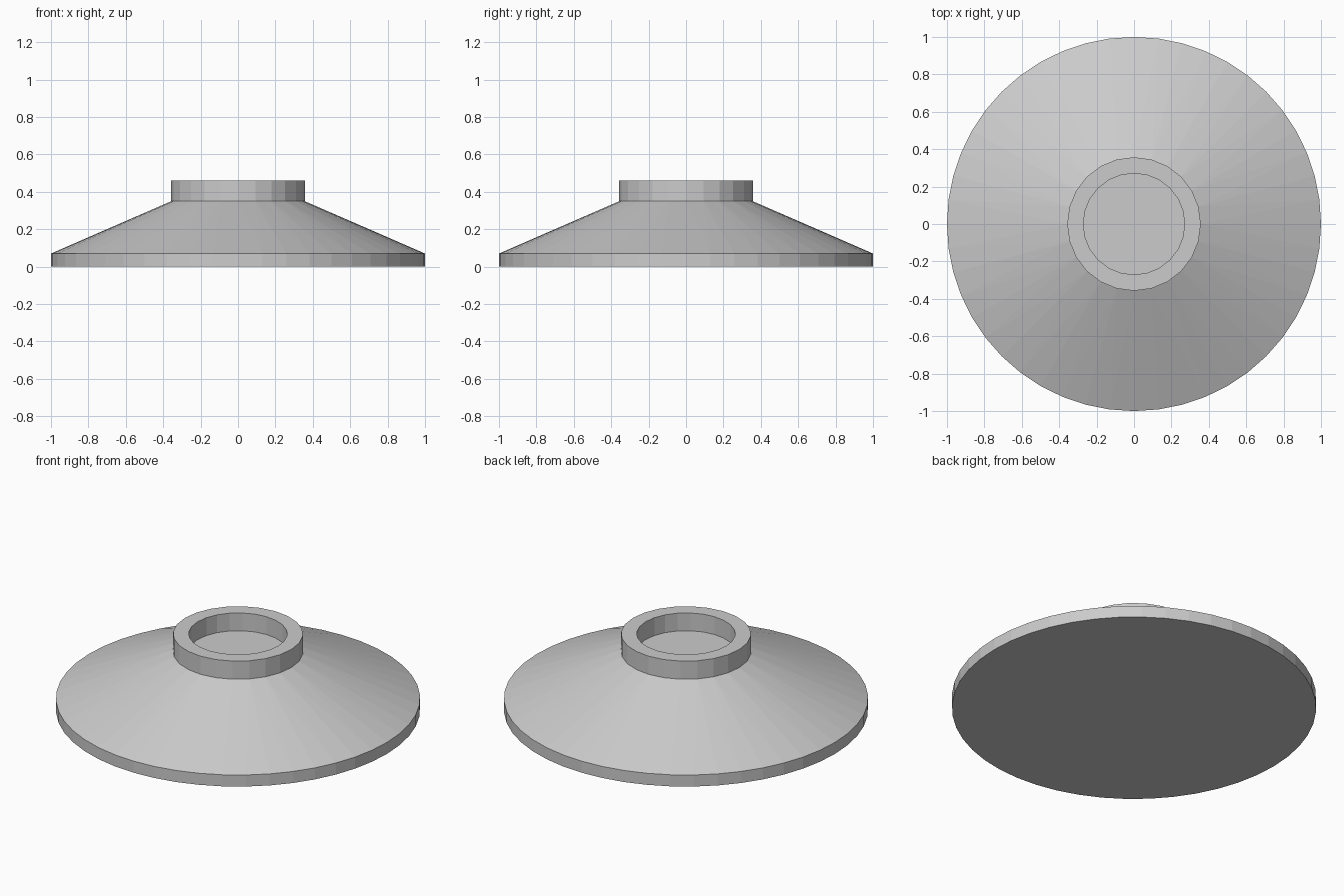
import bpy, bmesh
from math import cos, sin, tau

if "Cube" in bpy.data.objects:
    bpy.data.objects.remove(bpy.data.objects["Cube"])

N = 24  # neck sides; the rim has twice as many
bm = bmesh.new()

def ring(r, z, n):
    return [bm.verts.new((r * cos(tau * i / n), r * sin(tau * i / n), z)) for i in range(n)]

def wall(a, b):
    n = len(a)
    for i in range(n):
        j = (i + 1) % n
        bm.faces.new((a[i], a[j], b[j], b[i]))

# Base disc and vertical rim
bottom = ring(1.0, 0.0, 2 * N)
rim = ring(1.0, 0.07, 2 * N)
bm.faces.new(bottom[::-1])
wall(bottom, rim)

# Conical top, stepping from the fine rim to the coarser neck
neck = ring(0.357, 0.35, N)
for i in range(N):
    j = (i + 1) % N
    a, b, c = rim[2 * i], rim[2 * i + 1], rim[(2 * i + 2) % (2 * N)]
    bm.faces.new((a, b, neck[i]))
    bm.faces.new((b, neck[j], neck[i]))
    bm.faces.new((b, c, neck[j]))

# Raised collar with a shallow recess
rings = [neck, ring(0.357, 0.46, N), ring(0.271, 0.46, N), ring(0.271, 0.352, N)]
for lo, hi in zip(rings, rings[1:]):
    wall(lo, hi)
bm.faces.new(rings[-1])

mesh = bpy.data.meshes.new("flanged_base")
bm.to_mesh(mesh)
bm.free()
bpy.context.collection.objects.link(bpy.data.objects.new("flanged_base", mesh))
